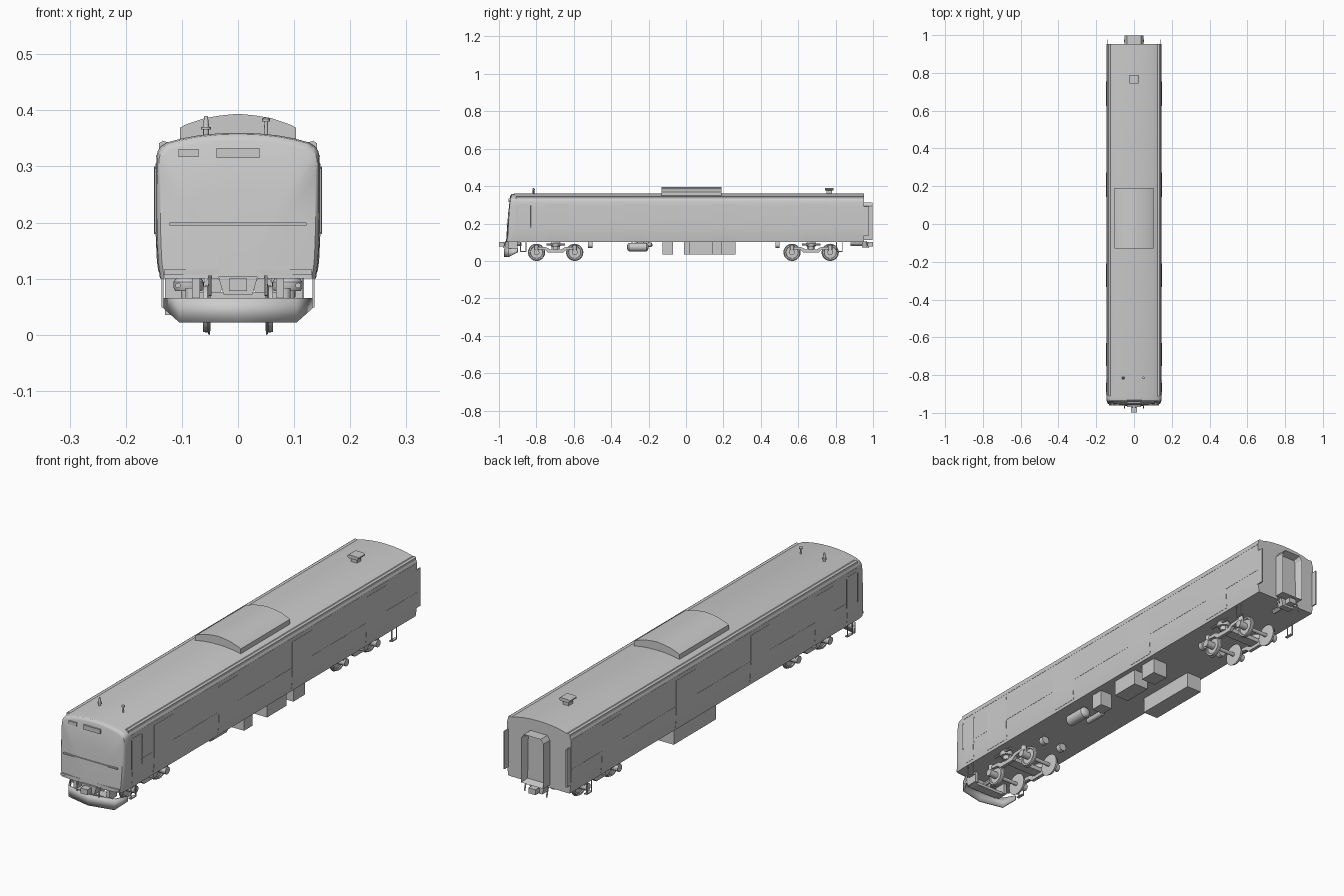
import bpy, bmesh, math
from mathutils import Vector


def mesh(name, verts, faces):
    bm = bmesh.new()
    vs = [bm.verts.new(v) for v in verts]
    for f in faces:
        bm.faces.new([vs[i] for i in f])
    bmesh.ops.recalc_face_normals(bm, faces=bm.faces)
    me = bpy.data.meshes.new(name)
    bm.to_mesh(me)
    bm.free()
    ob = bpy.data.objects.new(name, me)
    bpy.context.collection.objects.link(ob)
    return ob


def prism(name, pts, axis, a, b):
    """Extrude a 2D outline along x (pts are y,z) or y (pts are x,z)."""
    n = len(pts)
    put = (lambda p, t: (t, p[0], p[1])) if axis == 'x' else (lambda p, t: (p[0], t, p[1]))
    verts = [put(p, a) for p in pts] + [put(p, b) for p in pts]
    faces = [range(n), range(n, 2 * n)]
    faces += [(i, (i + 1) % n, n + (i + 1) % n, n + i) for i in range(n)]
    return mesh(name, verts, faces)


def box(name, x0, x1, y0, y1, z0, z1):
    x0, x1 = min(x0, x1), max(x0, x1)
    return prism(name, [(x0, z0), (x1, z0), (x1, z1), (x0, z1)], 'y', y0, y1)


def lathe(name, origin, axis, prof, n=24):
    """Turn (distance along axis, radius) pairs around an axis."""
    d = Vector(axis).normalized()
    u = d.orthogonal().normalized()
    w = d.cross(u)
    verts, faces = [], []
    for t, r in prof:
        for i in range(n):
            a = 2 * math.pi * i / n
            verts.append(Vector(origin) + d * t + (u * math.cos(a) + w * math.sin(a)) * r)
    for k in range(len(prof) - 1):
        for i in range(n):
            j = (i + 1) % n
            faces.append((k * n + i, k * n + j, k * n + n + j, k * n + n + i))
    faces += [range(n), range((len(prof) - 1) * n, len(prof) * n)]
    return mesh(name, verts, faces)


def rod(name, p, q, r, n=10):
    d = Vector(q) - Vector(p)
    return lathe(name, p, d, [(0, r), (d.length, r)], n)


# car body: lofted cross-section with a softly bowed, leaning front
half = [(0.139, 0.1), (0.1435, 0.13), (0.1455, 0.17), (0.146, 0.2), (0.146, 0.29),
        (0.1455, 0.318), (0.143, 0.328), (0.137, 0.336), (0.126, 0.343), (0.1, 0.35),
        (0.07, 0.3555), (0.035, 0.359)]
prof = half + [(0, 0.36)] + [(-x, z) for x, z in reversed(half)]
N = len(prof)
loops = [(0.953, 1, 0), (-0.915, 1, 0), (-0.938, 0.99, 0.4), (-0.95, 0.97, 0.8),
         (-0.955, 0.945, 1), (-0.96, 0.6, 1), (-0.962, 0.2, 1)]
verts, faces = [], []
for y, s, lean in loops:
    verts += [(x * s, y + lean * 0.06 * (z - 0.1) * s, 0.1 + (z - 0.1) * s) for x, z in prof]
for k in range(len(loops) - 1):
    for i in range(N if k < 4 else N - 1):
        j = (i + 1) % N
        faces.append((k * N + i, k * N + j, k * N + N + j, k * N + N + i))
faces += [range(N), range((len(loops) - 1) * N, len(loops) * N)]
mesh("car_body", verts, faces)


def side_x(z):
    for (xa, za), (xb, zb) in zip(half, half[1:]):
        if za <= z <= zb:
            return xa + (xb - xa) * (z - za) / (zb - za)
    return half[0][0]


def side_panel(name, y0, y1, z0, z1, off=0.001):
    """Thin sheet that follows the curved side wall, on both sides."""
    zs = [z0] + [z for _, z in half if z0 < z < z1] + [z1]
    for s in (-1, 1):
        pts = [(s * (side_x(z) + off), z) for z in zs]
        pts += [(s * (side_x(z) - 0.004), z) for z in reversed(zs)]
        prism(name, pts, 'y', y0, y1)


# sliding doors, crew door, belt lines and rain strip
doors = [(-0.752, -0.63), (-0.333, -0.21), (0.143, 0.272), (0.624, 0.754)]
for a, b in doors:
    side_panel("side_door", a, b, 0.112, 0.305)
side_panel("crew_door", -0.893, -0.838, 0.112, 0.305)
edges = [-0.838] + [v for d in doors for v in d] + [0.95]
for a, b in zip(edges[::2], edges[1::2]):
    side_panel("belt_line", a, b, 0.198, 0.2, 0.0008)
side_panel("rain_strip", -0.9, 0.95, 0.318, 0.32, 0.0008)
for s in (-1, 1):
    prism("roof_gutter", [(s * 0.141, 0.33), (s * 0.141, 0.341), (s * 0.134, 0.346),
                          (s * 0.125, 0.343)], 'y', -0.91, 0.953)
    for y in (-0.9, -0.831):
        rod("crew_handrail", (s * 0.1485, y, 0.18), (s * 0.1485, y, 0.3), 0.001, 6)
        for z in (0.182, 0.298):
            rod("handrail_mount", (s * 0.144, y, z), (s * 0.1487, y, z), 0.0015, 6)

# front fittings
box("front_bar", -0.122, 0.122, -0.959, -0.945, 0.195, 0.2)
box("front_sill", -0.132, 0.132, -0.961, -0.945, 0.107, 0.116)
box("route_panel", -0.038, 0.038, -0.949, -0.935, 0.315, 0.333)
box("small_panel", -0.106, -0.07, -0.947, -0.935, 0.317, 0.331)

# roof unit, vent and aerials
prism("roof_cooler", [(-0.103, 0.345), (0.103, 0.345), (0.103, 0.369), (0.095, 0.374),
                      (0.06, 0.386), (0.03, 0.391), (0, 0.394), (-0.03, 0.391), (-0.06, 0.386),
                      (-0.095, 0.374), (-0.103, 0.369)], 'y', -0.13, 0.19)
box("vent_neck", -0.013, 0.013, 0.752, 0.78, 0.355, 0.378)
prism("vent_cap", [(-0.018, 0.376), (0.018, 0.376), (0.024, 0.381), (0.024, 0.386),
                   (0.018, 0.39), (-0.018, 0.39), (-0.024, 0.386), (-0.024, 0.381)],
      'y', 0.743, 0.789)
lathe("large_aerial", (-0.057, -0.815, 0.35), (0, 0, 1),
      [(0, 0.005), (0.016, 0.005), (0.016, 0.009), (0.02, 0.009), (0.02, 0.006), (0.04, 0.003)], 14)
lathe("small_aerial", (0.05, -0.815, 0.35), (0, 0, 1),
      [(0, 0.004), (0.03, 0.003), (0.03, 0.007), (0.035, 0.007), (0.037, 0.003)], 14)

# rear gangway with recessed passage
gang = prism("gangway", [(-0.05, 0.112), (0.05, 0.112), (0.05, 0.295), (0.038, 0.312),
                         (-0.038, 0.312), (-0.05, 0.295)], 'y', 0.945, 0.997)
bm = bmesh.new()
bm.from_mesh(gang.data)
face = max(bm.faces, key=lambda f: f.calc_center_median().y)
bmesh.ops.inset_region(bm, faces=[face], thickness=0.012)
bmesh.ops.translate(bm, verts=face.verts, vec=(0, -0.03, 0))
bm.to_mesh(gang.data)
bm.free()
for s in (-1, 1):
    box("rear_guard", s * 0.139, s * 0.144, 0.945, 0.978, 0.135, 0.29)
    # boarding steps: hanging U-shaped irons
    for y in (-0.87, 0.82):
        for dy in (-0.015, 0.015):
            box("step_hanger", s * 0.133, s * 0.136, y + dy - 0.002, y + dy + 0.002, 0.05, 0.105)
        box("step_tread", s * 0.124, s * 0.136, y - 0.017, y + 0.017, 0.049, 0.053)

# front plough and its brackets
cols = [(-0.13, -0.9, 0.047), (-0.103, -0.948, 0.022), (0, -0.97, 0.022),
        (0.103, -0.948, 0.022), (0.13, -0.9, 0.047)]
plough = mesh("plough", [(x, y, z) for x, y, z in cols] + [(x, y, 0.066) for x, y, z in cols],
              [(i, i + 1, i + 6, i + 5) for i in range(4)])
sol = plough.modifiers.new("thickness", 'SOLIDIFY')
sol.thickness = 0.006
sol.offset = 0
for s in (-1, 1):
    box("plough_bracket", s * 0.068, s * 0.082, -0.95, -0.9, 0.055, 0.101)
prism("plough_frame", [(-0.075, 0.058), (-0.06, 0.052), (0.06, 0.052), (0.075, 0.058),
                       (0.075, 0.064), (-0.075, 0.064)], 'y', -0.95, -0.91)

# couplers at both ends
for s in (-1, 1):
    a, b = sorted((s * 0.999, s * 0.972))
    box("coupler_head", -0.016, 0.016, a, b, 0.078, 0.1)
    rod("coupler_shank", (0, s * 0.98, 0.089), (0, s * 0.88, 0.089), 0.009, 12)
    a, b = sorted((s * 0.968, s * 0.94))
    prism("coupler_pocket", [(-0.035, 0.104), (0.035, 0.104), (0.026, 0.072), (-0.026, 0.072)],
          'y', a, b)
    for x in (-0.05, 0.05):
        rod("brake_hose", (x, s * 0.965, 0.105), (x, s * 0.975, 0.07), 0.003, 8)

# bogies
frame = [(-0.115, 0.052), (-0.09, 0.062), (-0.055, 0.058), (-0.04, 0.044), (0.04, 0.044),
         (0.055, 0.058), (0.09, 0.062), (0.115, 0.052)]
frame += [(0.115, 0.062), (0.09, 0.075), (0.05, 0.073), (0.03, 0.062)]
frame += [(-y, z) for y, z in reversed(frame[8:])]
for yc in (-0.697, 0.669):
    for s in (-1, 1):
        prism("bogie_frame", [(yc + y, z) for y, z in frame], 'x', s * 0.076, s * 0.09)
        lathe("air_spring", (s * 0.088, yc, 0.06), (0, 0, 1),
              [(0, 0.014), (0.018, 0.014), (0.018, 0.024), (0.024, 0.027), (0.034, 0.027),
               (0.041, 0.022)])
        rod("yaw_damper", (s * 0.107, yc - 0.05, 0.088), (s * 0.107, yc + 0.05, 0.088), 0.005)
        # wheels, axle boxes and their springs
        for dy in (-0.102, 0.102):
            y = yc + dy
            lathe("wheel", (s * 0.049, y, 0.046), (s, 0, 0),
                  [(0, 0.012), (0, 0.033), (0.001, 0.046), (0.004, 0.045), (0.005, 0.042),
                   (0.013, 0.041), (0.013, 0.034), (0.009, 0.032), (0.009, 0.014), (0.015, 0.012)], 32)
            rod("axle_box", (s * 0.06, y, 0.046), (s * 0.097, y, 0.046), 0.015, 16)
            rod("axle_spring", (s * 0.083, y, 0.055), (s * 0.083, y, 0.083), 0.011, 14)
    for dy in (-0.102, 0.102):
        rod("axle", (-0.055, yc + dy, 0.046), (0.055, yc + dy, 0.046), 0.008, 14)
    box("bogie_bolster", -0.09, 0.09, yc - 0.022, yc + 0.022, 0.058, 0.076)
    rod("bogie_pivot", (0, yc, 0.06), (0, yc, 0.102), 0.018, 16)
    # small round canisters beside each bogie
    for x in (-0.045, 0.045):
        y = -0.512 if yc < 0 else 0.49
        rod("canister", (x, y - 0.011, 0.086), (x, y + 0.011, 0.086), 0.017, 18)

# underfloor equipment
box("long_case", -0.13, -0.06, -0.01, 0.265, 0.035, 0.102)
box("right_case", 0.05, 0.118, 0.02, 0.145, 0.035, 0.102)
box("right_case", 0.05, 0.118, 0.19, 0.265, 0.035, 0.102)
box("small_case", 0.06, 0.115, -0.125, -0.07, 0.035, 0.102)
for x, y, z, ln, r in ((0.08, -0.258, 0.074, 0.114, 0.023), (0.01, -0.23, 0.086, 0.1, 0.012)):
    h = ln / 2
    lathe("air_tank", (x, y, z), (0, 1, 0),
          [(-h, r * 0.4), (-h + r * 0.15, r * 0.75), (-h + r * 0.5, r),
           (h - r * 0.5, r), (h - r * 0.15, r * 0.75), (h, r * 0.4)])
    for dy in (-0.03, 0.03):
        box("tank_strap", x - 0.006, x + 0.006, y + dy - 0.003, y + dy + 0.003, z, 0.102)

# smooth curved surfaces, keep hard edges
bpy.ops.object.select_all(action='SELECT')
bpy.context.view_layer.objects.active = bpy.data.objects["car_body"]
bpy.ops.object.shade_smooth_by_angle(angle=math.radians(30))
